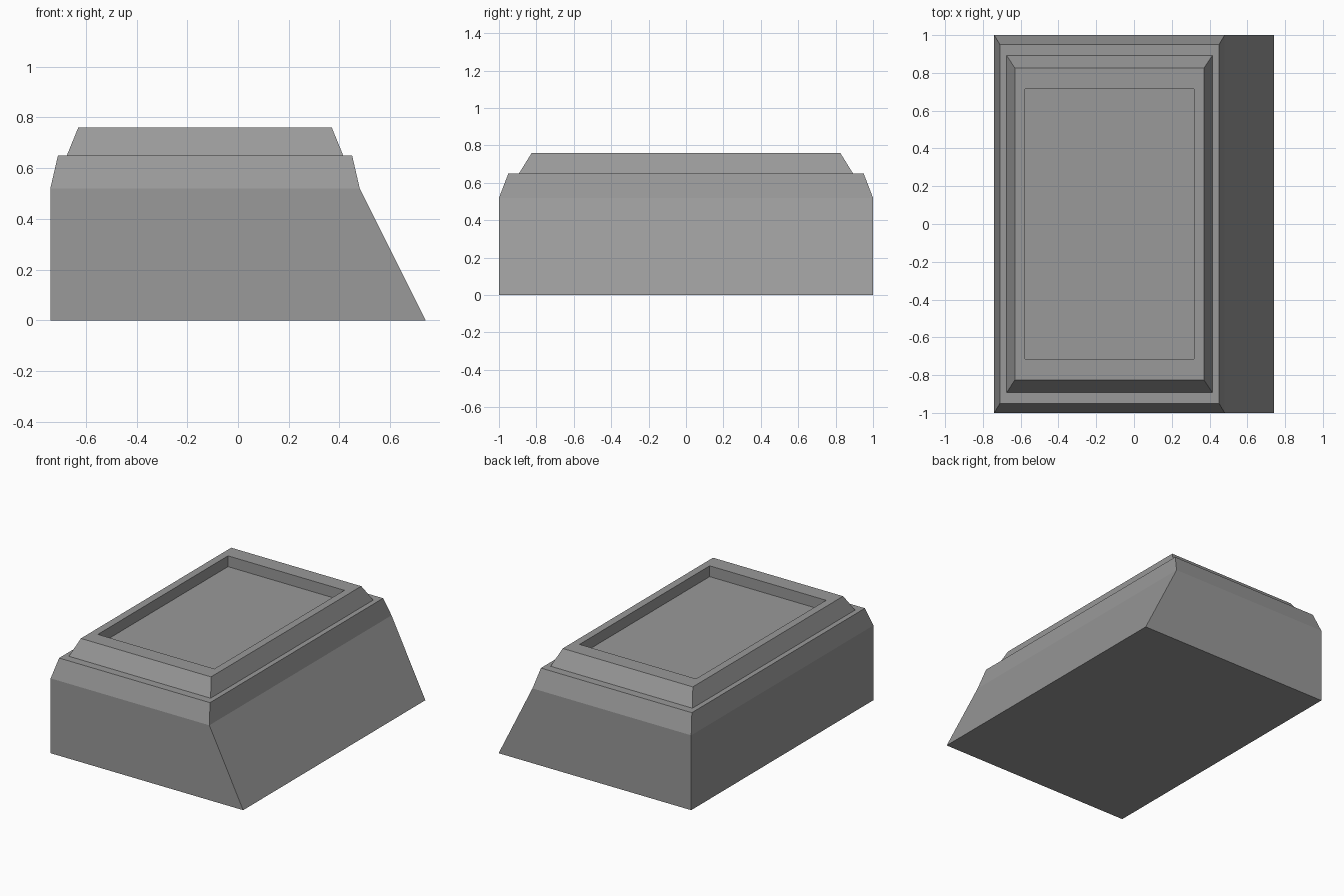
import bpy
import bmesh

if "Cube" in bpy.data.objects:
    bpy.data.objects.remove(bpy.data.objects["Cube"])

grey = bpy.data.materials.new("mid grey")
grey.diffuse_color = (0.32, 0.32, 0.32, 1.0)
grey.use_nodes = True
grey.node_tree.nodes["Principled BSDF"].inputs["Base Color"].default_value = grey.diffuse_color

# Rectangular sections from the foot to the recess floor: z, x min, x max, half depth
SECTIONS = [
    (0.00, -0.74, 0.74, 1.00),     # foot
    (0.52, -0.74, 0.48, 1.00),     # top of sloping side
    (0.65, -0.71, 0.45, 0.95),     # shoulder outer edge
    (0.65, -0.675, 0.415, 0.893),  # shoulder inner edge
    (0.76, -0.63, 0.37, 0.825),    # rim outer edge
    (0.76, -0.577, 0.318, 0.714),  # rim inner edge
    (0.685, -0.577, 0.318, 0.714), # recess floor
]


def loft(name, sections, material):
    bm = bmesh.new()
    rings = [[bm.verts.new(p) for p in
              ((x0, -y, z), (x1, -y, z), (x1, y, z), (x0, y, z))]
             for z, x0, x1, y in sections]
    for low, high in zip(rings, rings[1:]):
        for i in range(4):
            j = (i + 1) % 4
            bm.faces.new((low[i], low[j], high[j], high[i]))
    bm.faces.new(rings[0][::-1])
    bm.faces.new(rings[-1])
    mesh = bpy.data.meshes.new(name)
    bm.to_mesh(mesh)
    bm.free()
    mesh.materials.append(material)
    obj = bpy.data.objects.new(name, mesh)
    bpy.context.collection.objects.link(obj)
    return obj


# Stepped block with a shallow recess in its top
loft("recessed_block", SECTIONS, grey)
